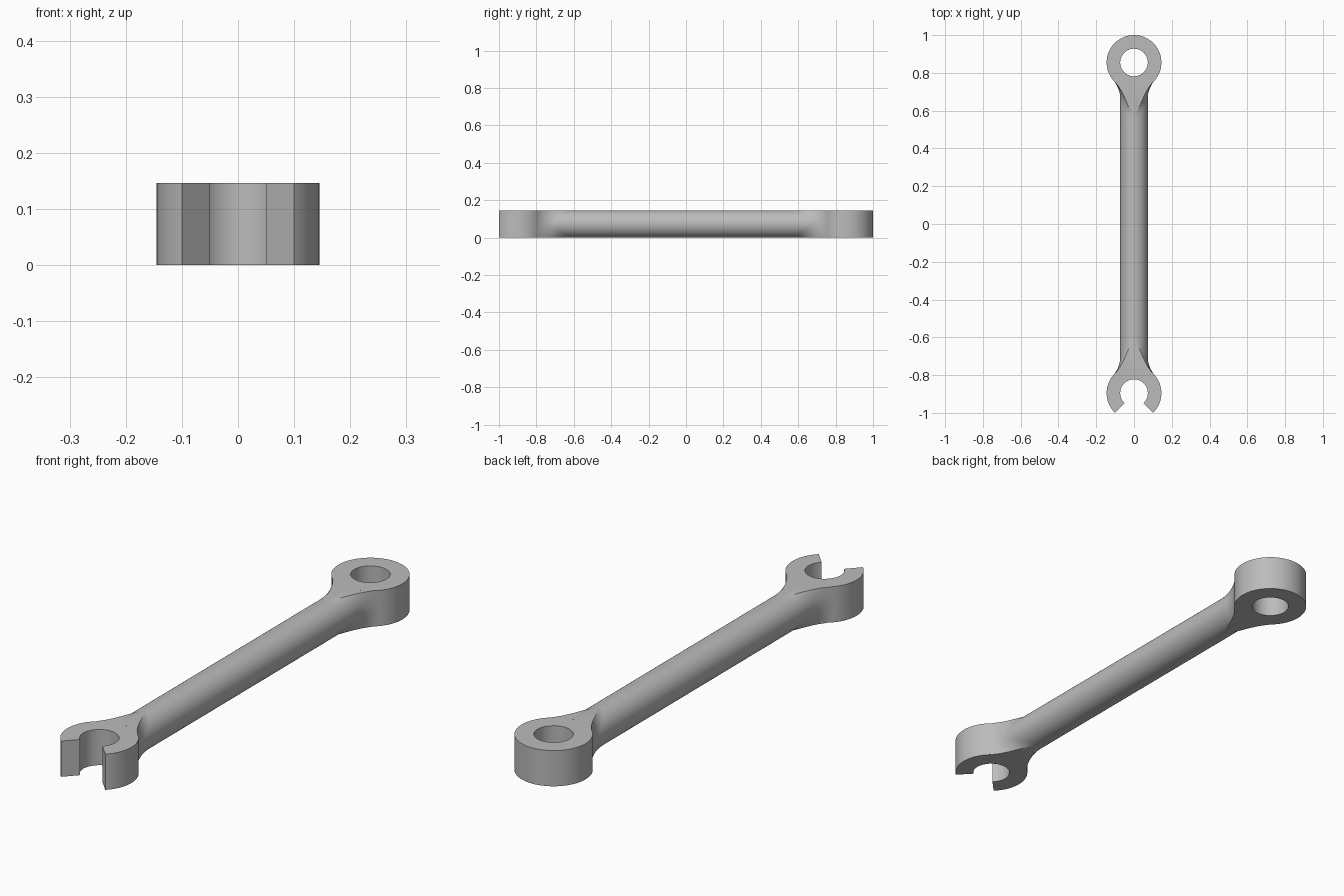
import bpy, bmesh, math
from mathutils import Vector

cube = bpy.data.objects.get("Cube")
if cube:
    bpy.data.objects.remove(cube, do_unlink=True)

SHAFT_R = 0.073      # shaft radius, half the thickness
HEAD_R = 0.145       # outer radius of both heads
HOLE_R = 0.073
FILLET = 0.145       # rolling radius between shaft and heads
RING_Y, JAW_Y = 0.855, -0.895
ROWS, STEPS = 96, 16

steel = bpy.data.materials.new("plain grey steel")
steel.use_nodes = True
grey = (0.5, 0.5, 0.5, 1)
steel.diffuse_color = grey
steel.node_tree.nodes["Principled BSDF"].inputs["Base Color"].default_value = grey


def finish(bm, name):
    bmesh.ops.remove_doubles(bm, verts=bm.verts, dist=1e-5)
    bmesh.ops.recalc_face_normals(bm, faces=bm.faces)
    mesh = bpy.data.meshes.new(name)
    bm.to_mesh(mesh)
    bm.free()
    obj = bpy.data.objects.new(name, mesh)
    bpy.context.collection.objects.link(obj)
    mesh.materials.append(steel)
    bpy.ops.object.select_all(action="DESELECT")
    obj.select_set(True)
    bpy.context.view_layer.objects.active = obj
    bpy.ops.object.shade_smooth_by_angle(angle=math.radians(30))


def head(name, y, gap):
    """Spin a rectangular section round the head axis, leaving a gap at the front."""
    bm = bmesh.new()
    start = -math.pi / 2 + gap
    direction = Vector((math.cos(start), math.sin(start), 0))
    corners = [(HOLE_R, 0), (HEAD_R, 0), (HEAD_R, 2 * SHAFT_R), (HOLE_R, 2 * SHAFT_R)]
    verts = [bm.verts.new(direction * r + Vector((0, y, z))) for r, z in corners]
    section = bm.faces.new(verts)
    result = bmesh.ops.spin(bm, geom=[section] + list(section.edges) + verts,
                            cent=(0, y, 0), axis=(0, 0, 1),
                            angle=2 * (math.pi - gap), steps=96)
    if gap == 0:
        last = [g for g in result["geom_last"] if isinstance(g, bmesh.types.BMFace)]
        doomed = last + ([section] if section.is_valid else [])
        bmesh.ops.delete(bm, geom=doomed, context="FACES_ONLY")
    finish(bm, name)


def neck(theta):
    """Fillet path from shaft to head; origin on the head axis, +y toward the shaft."""
    c, s = math.cos(theta), math.sin(theta)
    reach = SHAFT_R + FILLET
    span = HEAD_R + FILLET
    ball = Vector((reach * c, math.sqrt(span ** 2 - (reach * c) ** 2), reach * s))
    to_shaft = Vector((-c, 0, -s))
    to_head = Vector((-ball.x, -ball.y, 0)) / span
    omega = to_shaft.angle(to_head)
    # stop the fillet where it reaches the flat top or bottom
    end = 1.0
    if abs(ball.z) > SHAFT_R:
        ratio = (abs(ball.z) - SHAFT_R) / (FILLET * abs(s)) * math.sin(omega)
        end = max(0.0, 1 - math.asin(min(1, ratio)) / omega)
    path = []
    for i in range(STEPS + 1):
        t = end * i / STEPS
        u = (to_shaft * math.sin((1 - t) * omega) + to_head * math.sin(t * omega)) / math.sin(omega)
        path.append(ball + u * FILLET)
    # flat web running on to the head
    tip = path[-1]
    flat = Vector((tip.x, tip.y, 0)).normalized() * HEAD_R
    path.append(Vector((flat.x, flat.y, tip.z)))
    return path


def shaft():
    bm = bmesh.new()
    rows = []
    for k in range(ROWS):
        path = neck(2 * math.pi * k / ROWS)
        points = [(p.x, JAW_Y + p.y, p.z + SHAFT_R) for p in reversed(path)]
        points += [(p.x, RING_Y - p.y, p.z + SHAFT_R) for p in path]
        rows.append([bm.verts.new(p) for p in points])
    for a, b in zip(rows, rows[1:] + rows[:1]):
        for i in range(len(a) - 1):
            bm.faces.new((a[i], a[i + 1], b[i + 1], b[i]))
    finish(bm, "shaft")


head("closed_ring", RING_Y, 0)
head("open_jaw", JAW_Y, math.radians(43.6))
shaft()
